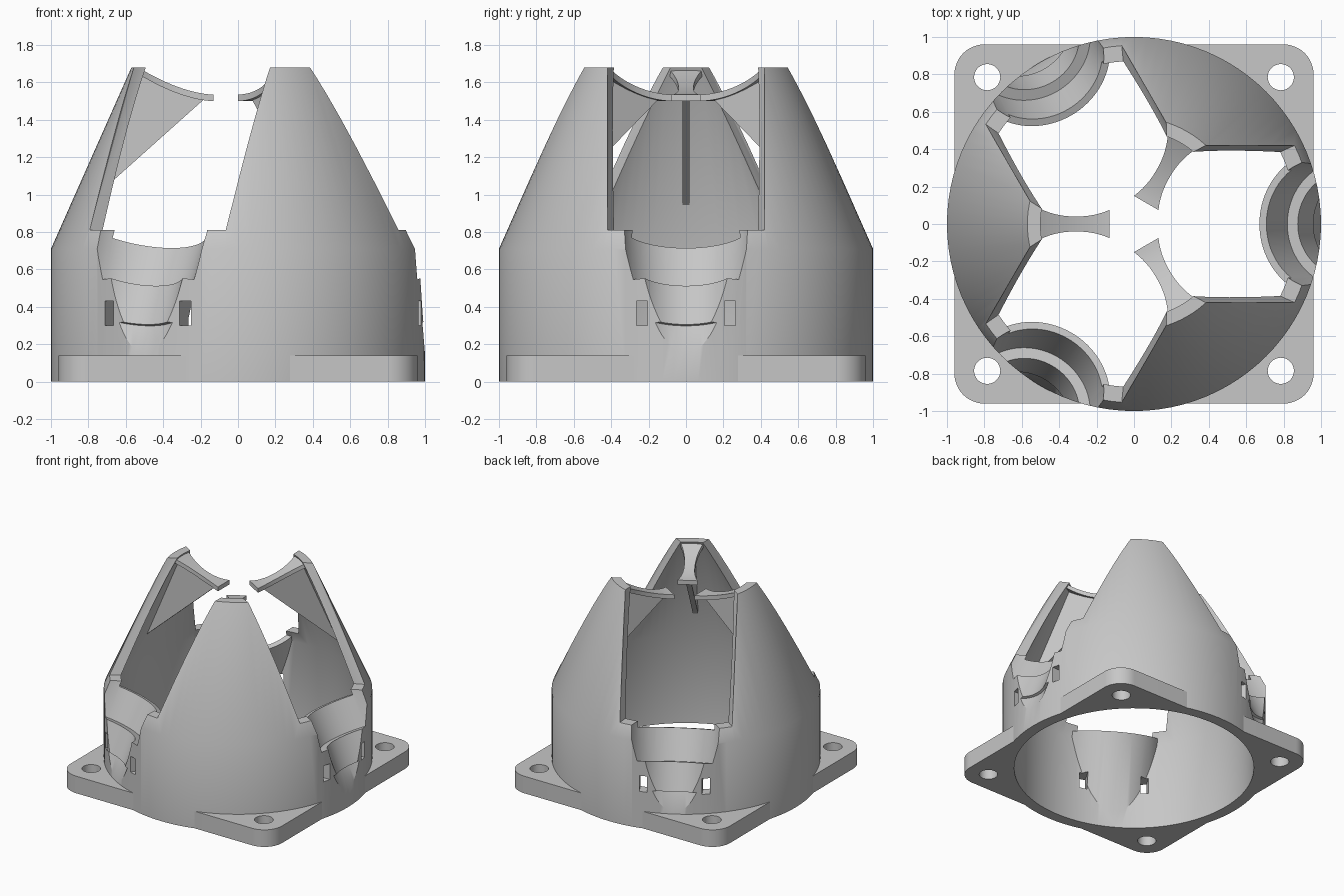
import bpy, bmesh
from math import pi, cos, sin, radians, sqrt
from mathutils import Matrix, Vector

if "Cube" in bpy.data.objects:
    bpy.data.objects.remove(bpy.data.objects["Cube"], do_unlink=True)

grey = bpy.data.materials.new("matte grey")
grey.use_nodes = True
colour = (0.57, 0.57, 0.57, 1)
grey.diffuse_color = colour
grey.node_tree.nodes["Principled BSDF"].inputs["Base Color"].default_value = colour

SEGMENTS = 96
TOP = 1.68


def loft(name, rings, matrix=Matrix()):
    """Closed solid through equal-length rings of points."""
    bm = bmesh.new()
    loops = [[bm.verts.new(matrix @ Vector(p)) for p in ring] for ring in rings]
    n = len(loops[0])
    for a, b in zip(loops, loops[1:]):
        for i in range(n):
            j = (i + 1) % n
            bm.faces.new((a[i], a[j], b[j], b[i]))
    bm.faces.new(loops[0])
    bm.faces.new(loops[-1])
    bmesh.ops.recalc_face_normals(bm, faces=bm.faces)
    mesh = bpy.data.meshes.new(name)
    bm.to_mesh(mesh)
    bm.free()
    mesh.materials.append(grey)
    obj = bpy.data.objects.new(name, mesh)
    bpy.context.collection.objects.link(obj)
    return obj


def lathe(name, profile, matrix=Matrix(), n=SEGMENTS):
    """Turned solid from (radius, height) pairs."""
    rings = [[(r * cos(2 * pi * i / n), r * sin(2 * pi * i / n), z) for i in range(n)]
             for r, z in profile]
    return loft(name, rings, matrix)


def box(name, x0, x1, y0, y1, z0, z1, matrix):
    return loft(name, [[(x0, y0, z), (x1, y0, z), (x1, y1, z), (x0, y1, z)]
                       for z in (z0, z1)], matrix)


def cut(target, cutter):
    """Subtract the cutter, with a second solver if the first finds nothing."""
    for solver in ("EXACT", "MANIFOLD"):
        mod = target.modifiers.new("cut", "BOOLEAN")
        mod.operation, mod.solver, mod.object = "DIFFERENCE", solver, cutter
        bpy.context.view_layer.update()
        graph = bpy.context.evaluated_depsgraph_get()
        mesh = bpy.data.meshes.new_from_object(target.evaluated_get(graph))
        target.modifiers.clear()
        if len(mesh.polygons):
            target.data = mesh
            break
    bpy.data.objects.remove(cutter, do_unlink=True)


def smooth(obj, angle=30):
    bpy.ops.object.select_all(action="DESELECT")
    obj.select_set(True)
    bpy.context.view_layer.objects.active = obj
    bpy.ops.object.shade_smooth_by_angle(angle=radians(angle))


def outer_radius(z):
    return 1 - 0.43 * (z - 0.71) / 0.97


def inner_radius(z):
    return 0.91 - 0.41 * (z - 0.72) / 0.96


def slot_ring(z):
    """Opening outline, flaring through the wall thickness."""
    a, b = 0.385, 0.42
    xi = sqrt(inner_radius(z) ** 2 - a * a)
    xo = sqrt(outer_radius(z) ** 2 - b * b)
    half = [(0, a), (xi, a), (xo, b), (1.3, b)]
    return [(x, y, z) for x, y in half] + [(x, -y, z) for x, y in reversed(half)]


turns = [Matrix.Rotation(radians(a), 4, "Z") for a in (0, 120, 240)]
tilt = Matrix.Translation((1.135, 0, 0.6175)) @ Matrix.Rotation(radians(-22), 4, "Y")

# Inner space, leaving three tilted sockets standing against the wall
hollow = lathe("hollow", [(0.91, -0.1), (0.91, 0.72), (inner_radius(1.72), 1.72)])
for turn in turns:
    cut(hollow, lathe("socket", [(0.385, -0.9), (0.40, 0.25)], turn @ tilt))

# Body: cylinder below, cone above
body = lathe("body_shell", [(1, 0), (1, 0.71), (outer_radius(TOP), TOP)])
cut(body, hollow)

# Three tall openings, stepped bores and strap windows
for turn in turns:
    cut(body, loft("opening", [slot_ring(0.81), slot_ring(1.70)], turn))
    cut(body, lathe("bore", [(0.30, -0.8), (0.30, -0.223), (0.28, -0.223), (0.28, 0),
                             (0.34, 0), (0.36, 0.25), (0.36, 0.5)], turn @ tilt))
    for y in (-0.235, 0.235):
        cut(body, box("window", 0.75, 1.1, y - 0.03, y + 0.03, 0.3, 0.43, turn))
smooth(body)

# Square flange with rounded corners and bolt holes
HALF, CORNER = 0.96, 0.16
outline = []
for q in range(4):
    centre = Matrix.Rotation(q * pi / 2, 3, "Z") @ Vector((HALF - CORNER, HALF - CORNER, 0))
    for i in range(13):
        a = q * pi / 2 + i * pi / 24
        outline.append((centre.x + CORNER * cos(a), centre.y + CORNER * sin(a)))
flange = loft("base_flange", [[(x, y, z) for x, y in outline] for z in (0, 0.14)])
cut(flange, lathe("centre_hole", [(0.94, -0.1), (0.94, 0.3)]))
for sx in (-1, 1):
    for sy in (-1, 1):
        spot = Matrix.Translation((sx * 0.785, sy * 0.785, 0))
        cut(flange, lathe("bolt_hole", [(0.07, -0.1), (0.07, 0.3)], spot, 32))
smooth(flange)

# Curved necks and thin gussets on the three legs
WEB = [(0.17, 1.52), (0.83, 0.93), (0.52, 1.65), (0.30, 1.56)]
for k, angle in enumerate((60, 180, 300), 1):
    turn = Matrix.Rotation(radians(angle), 4, "Z")
    sections = []
    for i in range(15):
        t = i / 14
        r = 0.13 + 0.40 * t
        width = 0.04 + 0.045 * abs(2 * t - 0.9) ** 2.2
        z = 1.535 + 0.143 * t ** 1.7
        sections.append([(r, -width, z), (r, width, z),
                         (r, width, z - 0.035), (r, -width, z - 0.035)])
    smooth(loft(f"neck_{k}", sections, turn))
    loft(f"gusset_{k}", [[(r, y, z) for r, z in WEB] for y in (-0.02, 0.02)], turn)
